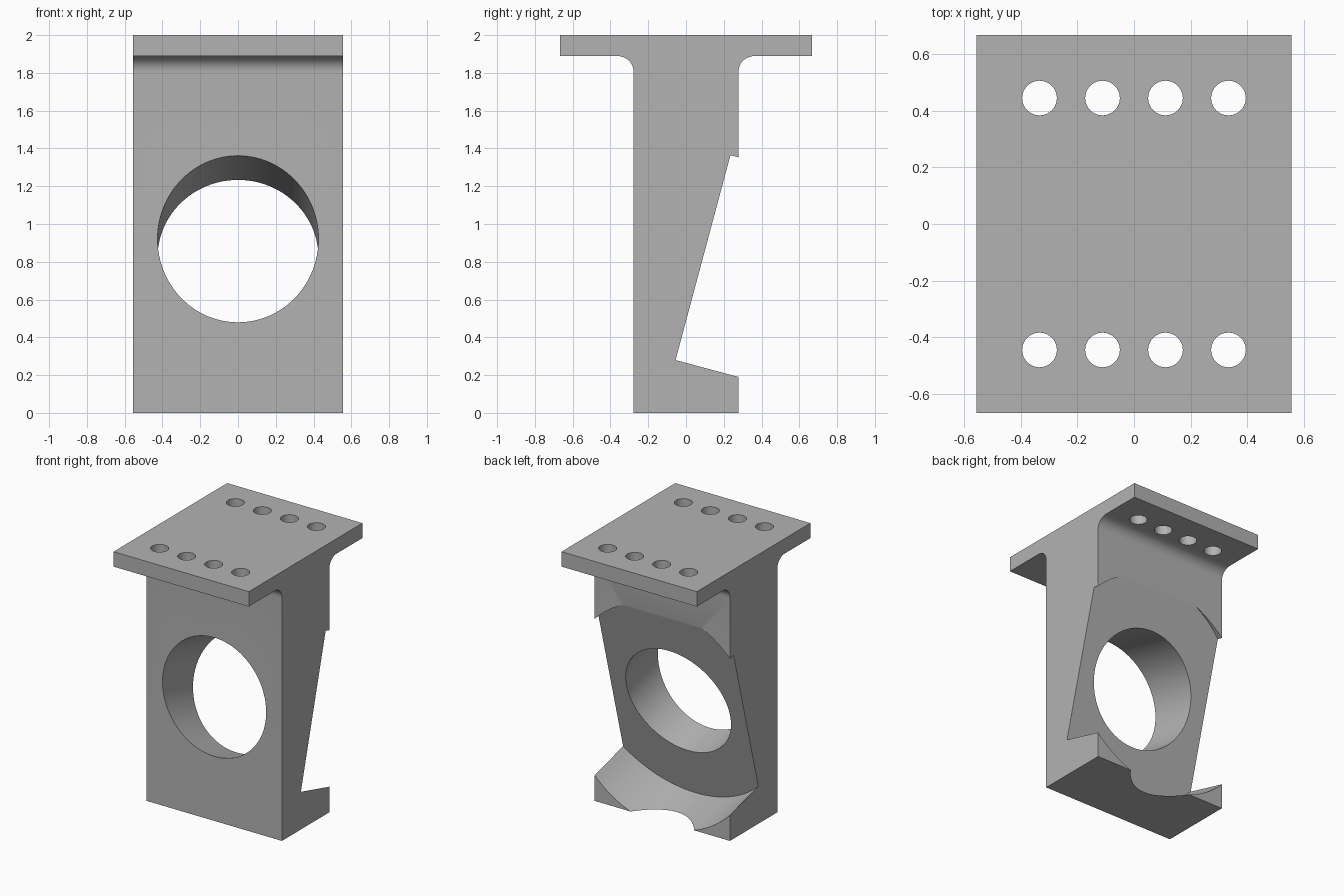
import bpy, bmesh
from math import sin, cos, pi, radians
from mathutils import Matrix, Vector

cube = bpy.data.objects.get("Cube")
if cube:
    bpy.data.objects.remove(cube, do_unlink=True)

U = 1 / 9                     # design unit
HALF_W = 5 * U                # half width along x
BODY, FLANGE = 2.5 * U, 6 * U # half depths along y
FILLET = 0.75 * U
TILT = radians(15)

steel = bpy.data.materials.new("grey_steel")
steel.use_nodes = True
steel.diffuse_color = (0.45, 0.45, 0.45, 1)
steel.node_tree.nodes["Principled BSDF"].inputs["Base Color"].default_value = (0.45, 0.45, 0.45, 1)


def make_object(name, bm):
    bmesh.ops.recalc_face_normals(bm, faces=bm.faces[:])
    mesh = bpy.data.meshes.new(name)
    bm.to_mesh(mesh)
    bm.free()
    mesh.materials.append(steel)
    obj = bpy.data.objects.new(name, mesh)
    bpy.context.collection.objects.link(obj)
    return obj


def add_cylinder(bm, start, direction, length, radius, sides):
    d = Vector(direction).normalized()
    turn = Vector((0, 0, 1)).rotation_difference(d).to_matrix().to_4x4()
    place = Matrix.Translation(Vector(start) + d * length / 2) @ turn
    bmesh.ops.create_cone(bm, cap_ends=True, segments=sides, radius1=radius,
                          radius2=radius, depth=length, matrix=place)


def cut(target, cutter):
    cutter.hide_render = True
    mod = target.modifiers.new("cut", 'BOOLEAN')
    mod.operation, mod.solver, mod.object = 'DIFFERENCE', 'EXACT', cutter
    bpy.context.view_layer.objects.active = target
    bpy.ops.object.modifier_apply(modifier=mod.name)
    bpy.data.objects.remove(cutter, do_unlink=True)


# T-shaped body: half profile with a rounded inner corner, mirrored and extruded
z_under = 2 - U
half = [(BODY, 0)]
for i in range(13):
    a = pi - i / 12 * pi / 2
    half.append((BODY + FILLET + FILLET * cos(a), z_under - FILLET + FILLET * sin(a)))
half += [(FLANGE, z_under), (FLANGE, 2)]
profile = half + [(-y, z) for y, z in reversed(half)]
bm = bmesh.new()
face = bm.faces.new([bm.verts.new((-HALF_W, y, z)) for y, z in profile])
side = bmesh.ops.extrude_face_region(bm, geom=[face])
bmesh.ops.translate(bm, vec=(2 * HALF_W, 0, 0),
                    verts=[v for v in side["geom"] if isinstance(v, bmesh.types.BMVert)])
bracket = make_object("bracket_body", bm)

# Tilted recess in the back and the through bore on the same axis
axis = Vector((0, cos(TILT), -sin(TILT)))
seat = Vector((0, 0.09, 0.822))
bm = bmesh.new()
add_cylinder(bm, seat, axis, 1.5, 0.79, 128)
cut(bracket, make_object("recess_cutter", bm))
bm = bmesh.new()
add_cylinder(bm, seat - axis, axis, 2, 0.426, 96)
cut(bracket, make_object("bore_cutter", bm))

# Bolt holes through the flange
bm = bmesh.new()
for y in (-4 * U, 4 * U):
    for x in (-3 * U, -U, U, 3 * U):
        add_cylinder(bm, (x, y, 1.7), (0, 0, 1), 0.5, 0.55 * U, 48)
cut(bracket, make_object("bolt_hole_cutter", bm))

# Smooth curved walls, sharp edges kept
bpy.ops.object.select_all(action='DESELECT')
bracket.select_set(True)
bpy.context.view_layer.objects.active = bracket
bpy.ops.object.shade_smooth_by_angle(angle=radians(30))
